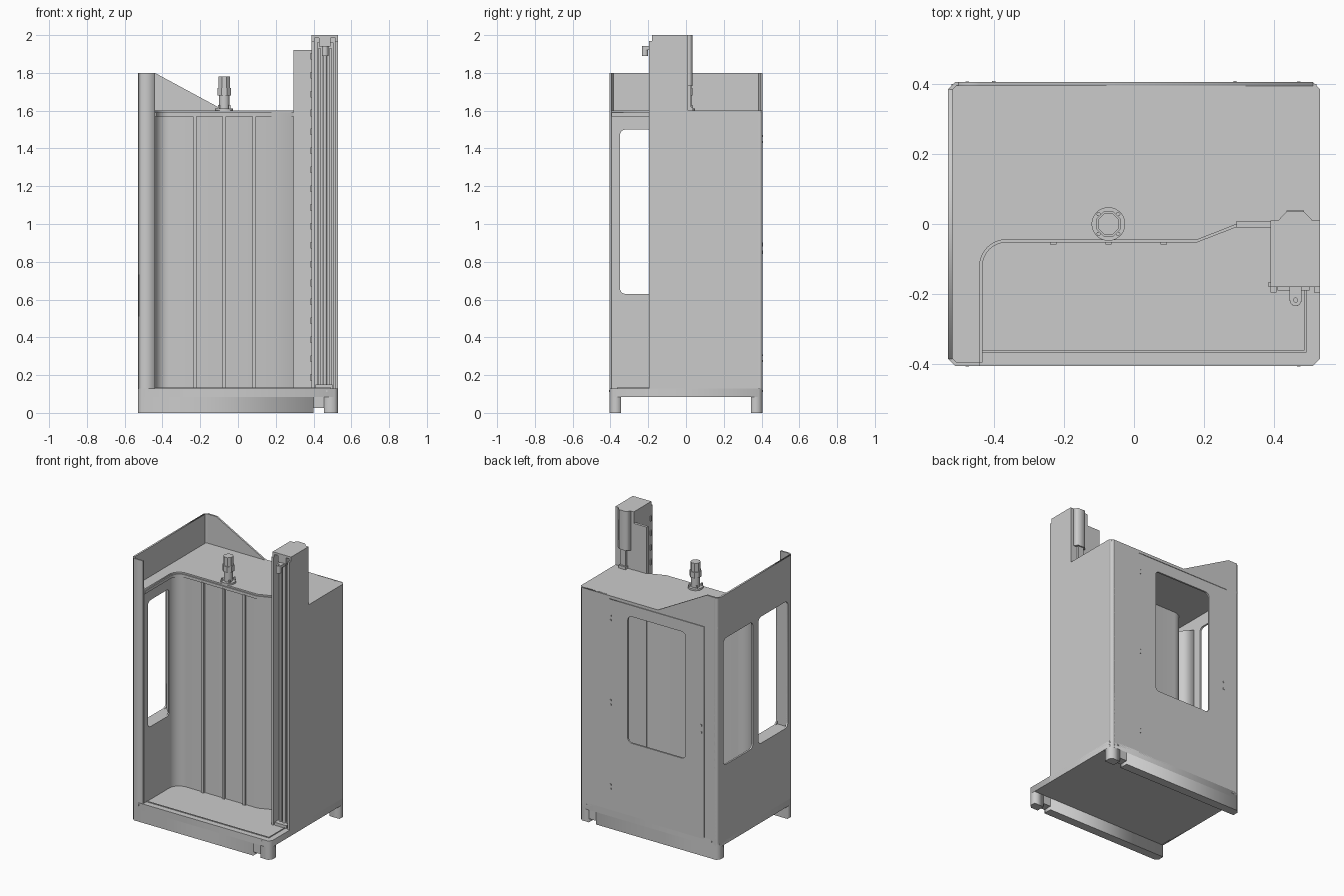
import bpy, bmesh, math
from mathutils import Vector

if "Cube" in bpy.data.objects:
    bpy.data.objects.remove(bpy.data.objects["Cube"])

grey = bpy.data.materials.new("light_grey")
grey.use_nodes = True
grey.diffuse_color = (0.6, 0.6, 0.6, 1)
grey.node_tree.nodes["Principled BSDF"].inputs["Base Color"].default_value = (0.6, 0.6, 0.6, 1)


def add(name, mesh):
    obj = bpy.data.objects.new(name, mesh)
    bpy.context.scene.collection.objects.link(obj)
    mesh.materials.clear()
    mesh.materials.append(grey)
    return obj


def slab(name, axis, outline, lo, hi, holes=()):
    """Extrude a flat outline with holes along an axis from lo to hi."""
    curve = bpy.data.curves.new(name, 'CURVE')
    curve.dimensions, curve.fill_mode = '2D', 'BOTH'
    curve.extrude = (hi - lo) / 2
    for pts in (outline, *holes):
        spline = curve.splines.new('POLY')
        spline.points.add(len(pts) - 1)
        spline.use_cyclic_u = True
        for p, (u, v) in zip(spline.points, pts):
            p.co = (u, v, 0, 1)
    temp = bpy.data.objects.new(name, curve)
    bpy.context.scene.collection.objects.link(temp)
    dg = bpy.context.evaluated_depsgraph_get()
    mesh = bpy.data.meshes.new_from_object(temp.evaluated_get(dg))
    bpy.data.objects.remove(temp)
    mid = (lo + hi) / 2
    bm = bmesh.new()
    bm.from_mesh(mesh)
    for v in bm.verts:
        a, b, c = v.co
        c += mid
        v.co = {'x': (c, a, b), 'y': (a, c, b), 'z': (a, b, c)}[axis]
    bmesh.ops.remove_doubles(bm, verts=bm.verts, dist=1e-5)
    bmesh.ops.recalc_face_normals(bm, faces=bm.faces)
    bm.to_mesh(mesh)
    bm.free()
    return add(name, mesh)


def box(name, x0, x1, y0, y1, z0, z1):
    mesh = bpy.data.meshes.new(name)
    bm = bmesh.new()
    bmesh.ops.create_cube(bm, size=1)
    for v in bm.verts:
        v.co = Vector((x0 if v.co.x < 0 else x1, y0 if v.co.y < 0 else y1, z0 if v.co.z < 0 else z1))
    bm.to_mesh(mesh)
    bm.free()
    return add(name, mesh)


def arc(cx, cy, r, a0, a1, n=8):
    steps = [math.radians(a0 + (a1 - a0) * i / n) for i in range(n + 1)]
    return [(cx + r * math.cos(a), cy + r * math.sin(a)) for a in steps]


def disc(name, x, y, r, z0, z1, n=32):
    return slab(name, 'z', arc(x, y, r, 180 / n, 360 + 180 / n, n)[:-1], z0, z1)


def rect(u0, u1, v0, v1):
    return [(u0, v0), (u1, v0), (u1, v1), (u0, v1)]


def rounded(u0, u1, v0, v1, r=0.03):
    return (arc(u0 + r, v0 + r, r, 180, 270, 5) + arc(u1 - r, v0 + r, r, 270, 360, 5)
            + arc(u1 - r, v1 - r, r, 0, 90, 5) + arc(u0 + r, v1 - r, r, 90, 180, 5))


X, Y, C = 0.53, 0.405, 0.02            # half width, half depth, corner chamfer
BASE, SILL, ROOF, HIGH = 0.085, 0.13, 1.6, 1.8
WZ = (0.63, 1.5)                       # window height range

# Base plate with chamfered corners
plan = [(-X, -Y + C), (-X + C, -Y), (X - C, -Y), (X, -Y + C),
        (X, Y - C), (X - C, Y), (-X + C, Y), (-X, Y - C)]
slab("base_plate", 'z', plan, BASE, SILL)

# Front and back skirts, each with a small notch near one end
for side, s in (("front", -1), ("back", 1)):
    a, b = s * Y, s * (Y - 0.06)
    slab(side + "_skirt", 'z', [(-X, b), (-X, a - s * C), (-X + C, a), (0.4, a), (0.4, b)], 0, BASE)
    box(side + "_skirt_bridge", 0.4, 0.455, min(a, b), max(a, b), 0.025, BASE)
    slab(side + "_skirt_end", 'z', [(0.455, b), (0.455, a), (X - C, a), (X, a - s * C), (X, b)], 0, BASE)

# Right side wall with two windows
slab("right_wall", 'x', rect(-Y + C, Y - C, BASE, HIGH), -X, -X + 0.012,
     [rounded(-0.35, -0.03, *WZ), rounded(0.03, 0.35, *WZ)])
slab("right_front_post", 'z', [(-X, -0.385), (-0.51, -Y), (-0.44, -Y), (-0.44, -0.395),
                               (-0.506, -0.395), (-0.518, -0.383)], SILL, HIGH)
slab("right_back_post", 'z', [(-X, 0.385), (-0.51, Y), (-0.5, Y), (-0.5, 0.395),
                              (-0.506, 0.395), (-0.518, 0.383)], BASE, HIGH)

# Inner skin and jambs of the front window
slab("window_inner_skin", 'x', rect(-0.395, -0.105, SILL, ROOF - 0.01), -0.45, -0.44,
     [rounded(-0.35, -0.115, *WZ)])
box("window_front_jamb", -0.525, -0.445, -0.36, -0.35, 0.62, 1.51)
for name, z in (("window_sill", WZ[0] - 0.01), ("window_head", WZ[1])):
    slab(name, 'z', [(-0.525, -0.35), (-0.445, -0.35), (-0.445, -0.115), (-0.525, -0.03)], z, z + 0.01)
slab("window_rear_jamb", 'z', [(-0.525, -0.03), (-0.445, -0.115), (-0.445, -0.105), (-0.525, -0.02)], 0.62, 1.51)

# Back wall with sloped upper corner, door and door window
door = (-0.425, 0.3, 0.115, 1.58)
slab("back_wall", 'y', [(-0.51, BASE), (0.51, BASE), (0.51, ROOF), (-0.07, ROOF), (-0.44, HIGH), (-0.51, HIGH)],
     0.393, Y, [rect(*door)])
g = 0.003
slab("back_door", 'y', rect(door[0] + g, door[1] - g, door[2] + g, door[3] - g), 0.393, Y,
     [rounded(-0.28, 0.16, *WZ)])
for z in (0.27, 0.85, 1.43):
    for dz in (0, 0.03):
        box("door_hinge_pin", 0.284, 0.292, Y, Y + 0.003, z + dz, z + dz + 0.01)
for dz in (0, 0.05):
    box("door_latch_pin", -0.405, -0.395, Y, Y + 0.003, 0.84 + dz, 0.852 + dz)

# Left wall and its chamfered back corner
box("left_wall", X - 0.012, X, -0.195, Y - C, BASE, ROOF)
slab("left_back_post", 'z', [(X, 0.385), (0.51, Y), (0.5, Y), (0.5, 0.395), (0.506, 0.395), (0.518, 0.383)],
     BASE, ROOF)


# Roof, roof lip and curved inner partition share one plan line
def front_line(d, full=True):
    start = [(-0.44 + d, -0.395)] if full else []
    return (start + arc(-0.365, -0.12, 0.075 - d, 180, 90)
            + [(0.18 - d * 0.2, -0.045 - d), (0.295, -d)])


slab("roof", 'z', front_line(0) + [(0.52, 0), (0.52, 0.4), (-0.52, 0.4), (-0.52, -0.395)], ROOF - 0.012, ROOF)
slab("roof_lip", 'z', front_line(0.008) + front_line(-0.006)[::-1], 1.57, ROOF - 0.01)
slab("partition", 'z', front_line(0, False) + front_line(-0.008, False)[::-1], SILL, 1.59)
for x in (-0.23, -0.073, 0.085):
    box("partition_rib", x - 0.009, x + 0.009, -0.058, -0.04, SILL, 1.575)

# Floor tray rim
box("tray_rim_front", -0.44, 0.492, -0.366, -0.36, SILL, SILL + 0.005)
box("tray_rim_side", 0.487, 0.492, -0.36, -0.18, SILL, SILL + 0.005)

# Spindle drive on the roof
cx = -0.073
disc("drive_flange", cx, 0, 0.048, ROOF, 1.612)
disc("drive_neck", cx, 0, 0.028, 1.61, 1.68)
disc("drive_collar", cx, 0, 0.038, 1.68, 1.72, 8)
disc("drive_motor", cx, 0, 0.032, 1.72, 1.78, 8)
for sx in (-1, 1):
    for sy in (-1, 1):
        disc("flange_bolt", cx + sx * 0.028, sy * 0.028, 0.006, 1.61, 1.63, 12)

# Cover plate beside the column
box("column_side_plate", 0.293, 0.392, -0.01, 0.008, SILL, 1.92)

# Tall column: open channel, front strips and cap
box("column_inner_wall", 0.39, 0.405, -0.18, 0.01, SILL, 2)
box("column_outer_wall", 0.515, X, -0.18, 0.01, ROOF - 0.02, 2)
box("column_back", 0.4, 0.52, -0.01, 0.01, SILL, 2)
box("column_cap", 0.39, X, -0.18, 0.01, 1.985, 2)
for x in (0.39, 0.514):
    box("column_front_strip", x, x + 0.016, -0.195, -0.18, SILL, 1.97)
box("column_cover", 0.418, 0.506, -0.14, -0.125, SILL, 1.96)
for x in (0.424, 0.482):
    box("guide_rail", x, x + 0.016, -0.16, -0.14, SILL, 1.93)
disc("lift_screw", 0.46, -0.155, 0.011, SILL, 1.94, 16)
box("column_foot", 0.41, 0.5, -0.19, -0.12, SILL, SILL + 0.02)
for i in range(18):
    z = 0.17 + i * 0.1
    box("column_clip", 0.383, 0.39, -0.18, -0.165, z, z + 0.035)

# Hook bracket at the top of the column
box("bracket_block", 0.43, 0.49, -0.18, -0.1, 1.94, 1.99)
slab("bracket_arm", 'z', [(0.478, -0.15), (0.444, -0.15)] + arc(0.461, -0.217, 0.017, 180, 360), 1.922, 1.942,
     [arc(0.461, -0.217, 0.006, 0, 330, 11)])
slab("bracket_hook", 'z', arc(0.461, -0.217, 0.017, 0, 345, 23), 1.89, 1.925,
     [arc(0.461, -0.217, 0.006, 0, 330, 11)])

# Motor housing and cable duct behind the column
slab("column_motor_housing", 'z', [(0.41, 0.009), (0.435, 0.035), (0.485, 0.035), (0.51, 0.009)], 1.73, 2)
box("cable_duct", 0.44, 0.48, 0.009, 0.026, ROOF, 1.73)
box("cable_socket", 0.435, 0.485, 0.009, 0.038, ROOF, 1.62)

# Small screws on the lower front and back faces
for x in (-0.475, 0.47):
    for y0 in (-Y - 0.002, Y):
        box("base_screw", x - 0.005, x + 0.005, y0, y0 + 0.002, 0.11, 0.12)

# Smooth only the gently curved surfaces
bpy.ops.object.select_all(action='DESELECT')
for obj in bpy.context.scene.objects:
    if obj.type == 'MESH' and obj.name.startswith(("roof_lip", "partition", "drive", "lift", "bracket")):
        obj.select_set(True)
        bpy.context.view_layer.objects.active = obj
bpy.ops.object.shade_smooth_by_angle(angle=math.radians(30))
